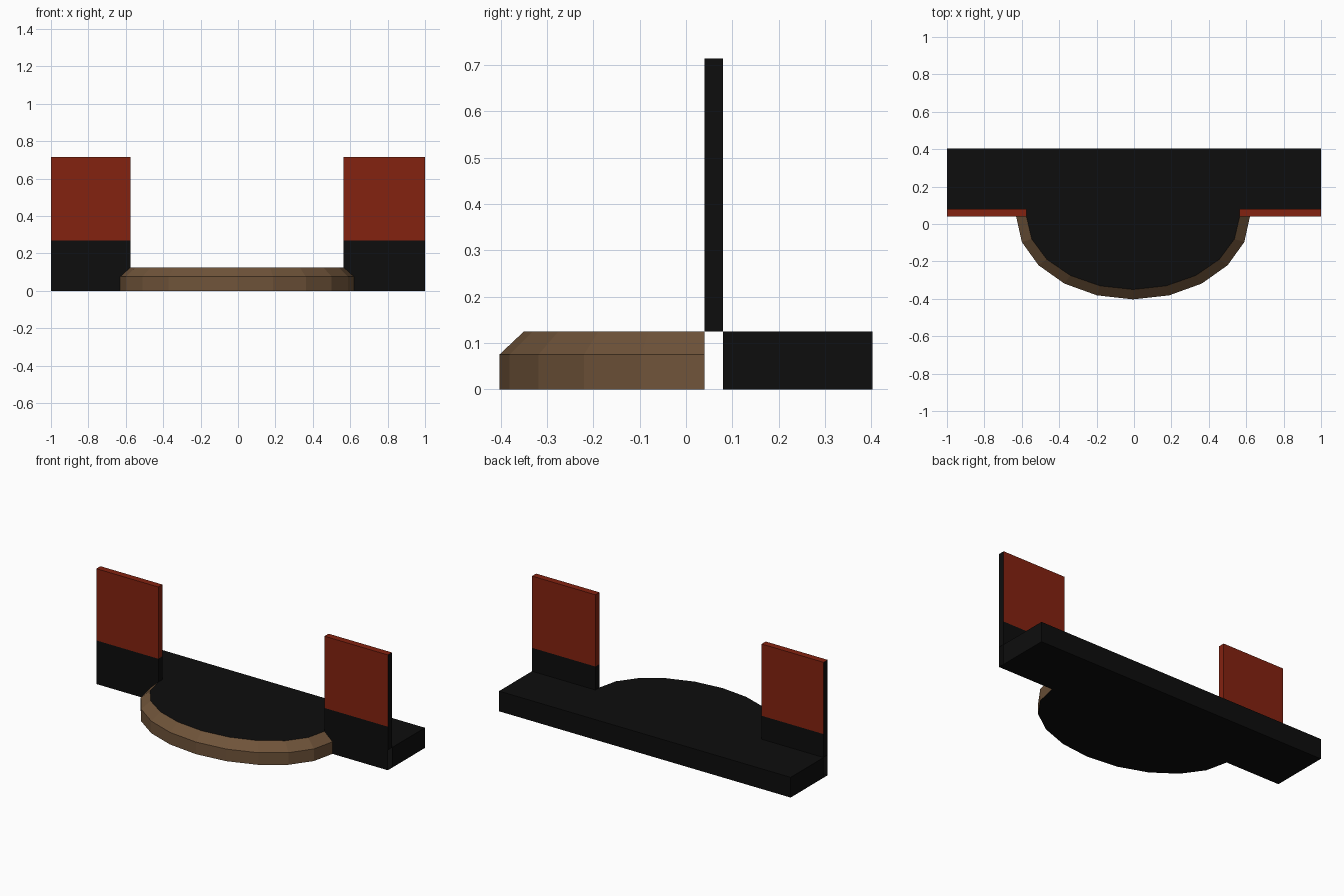
import bpy, bmesh, math

if "Cube" in bpy.data.objects:
    bpy.data.objects.remove(bpy.data.objects["Cube"])

CX = -0.005                       # arc centre in x
Y_F, Y_B, Y_END = 0.04, 0.08, 0.403   # wall front, wall back, stage back
H, H_BEVEL, H_BAND, H_WALL = 0.125, 0.075, 0.27, 0.715


def material(name, rgb):
    m = bpy.data.materials.new(name)
    m.diffuse_color = (*rgb, 1)
    m.use_nodes = True
    m.node_tree.nodes["Principled BSDF"].inputs["Base Color"].default_value = m.diffuse_color
    return m


BLACK = material("black", (0.004, 0.004, 0.004))
RED = material("brick red", (0.23, 0.016, 0.005))
BROWN = material("wood brown", (0.16, 0.088, 0.042))


def build(name, faces, mats):
    """faces: list of (points, material index)"""
    bm = bmesh.new()
    for pts, mi in faces:
        bm.faces.new([bm.verts.new(p) for p in pts]).material_index = mi
    bmesh.ops.remove_doubles(bm, verts=bm.verts, dist=1e-4)
    me = bpy.data.meshes.new(name)
    bm.to_mesh(me)
    bm.free()
    for m in mats:
        me.materials.append(m)
    ob = bpy.data.objects.new(name, me)
    bpy.context.collection.objects.link(ob)
    return ob


def arc(a, b, z, n=10):
    """half ellipse bulging to the front, left to right"""
    return [(CX - a * math.cos(math.pi * i / n), Y_F - b * math.sin(math.pi * i / n), z)
            for i in range(n + 1)]


outer0, outer1 = arc(0.625, 0.443, 0), arc(0.625, 0.443, H_BEVEL)
inner = arc(0.57, 0.39, H)
x0, x1 = inner[0][0], inner[-1][0]

# Stage floor: top, underside, back and ends
floor = [
    ([(-1, Y_B, H), (1, Y_B, H), (1, Y_END, H), (-1, Y_END, H)], 0),
    (inner + [(x1, Y_B, H), (x0, Y_B, H)], 0),
    ([(1, Y_F, 0), (-1, Y_F, 0), (-1, Y_END, 0), (1, Y_END, 0)], 0),
    (outer0[::-1], 0),
    ([(1, Y_END, 0), (-1, Y_END, 0), (-1, Y_END, H), (1, Y_END, H)], 0),
    ([(1, Y_B, 0), (1, Y_END, 0), (1, Y_END, H), (1, Y_B, H)], 0),
    ([(-1, Y_END, 0), (-1, Y_B, 0), (-1, Y_B, H), (-1, Y_END, H)], 0),
]
build("stage_floor", floor, [BLACK])

# Curved wooden apron: upright band and sloped edge
apron = []
for low, high in ((outer0, outer1), (outer1, inner)):
    for i in range(len(low) - 1):
        apron.append(([low[i], low[i + 1], high[i + 1], high[i]], 0))
build("stage_apron", apron, [BROWN])

# Side walls: black base band, red above, black outer end
for side, xi, s in (("left", x0, -1), ("right", x1, 1)):
    def q(pts, mi):
        return (pts if s > 0 else pts[::-1], mi)
    w = []
    for zf, zb, zt, mi in ((0, H, H_BAND, 0), (H_BAND, H_BAND, H_WALL, 1)):
        w.append(q([(xi, Y_F, zf), (s, Y_F, zf), (s, Y_F, zt), (xi, Y_F, zt)], mi))
        w.append(q([(s, Y_B, zb), (xi, Y_B, zb), (xi, Y_B, zt), (s, Y_B, zt)], mi))
        w.append(q([(xi, Y_B, zb), (xi, Y_F, zb), (xi, Y_F, zt), (xi, Y_B, zt)], mi))
        w.append(q([(s, Y_F, zb), (s, Y_B, zb), (s, Y_B, zt), (s, Y_F, zt)], 0))
    w.append(q([(xi, Y_F, H_WALL), (s, Y_F, H_WALL), (s, Y_B, H_WALL), (xi, Y_B, H_WALL)], 1))
    build(side + "_wall", w, [BLACK, RED])
